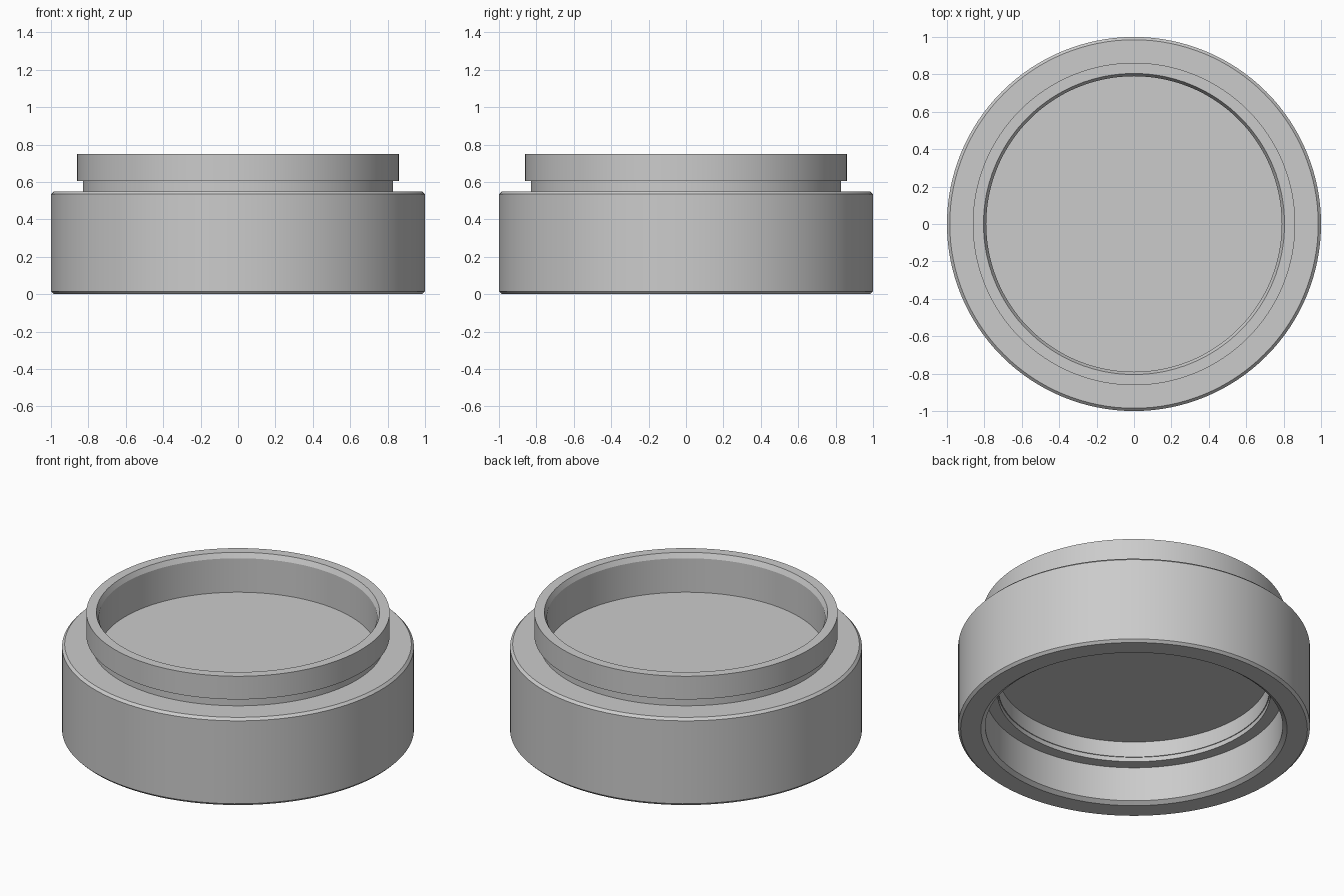
import bpy, bmesh, math

cube = bpy.data.objects.get("Cube")
if cube:
    bpy.data.objects.remove(cube, do_unlink=True)

grey = bpy.data.materials.new("satin grey")
grey.use_nodes = True
grey.diffuse_color = (0.6, 0.6, 0.6, 1)
grey.node_tree.nodes["Principled BSDF"].inputs["Base Color"].default_value = (0.6, 0.6, 0.6, 1)


def lathe(name, profile, start=0.0, sweep=360.0, steps=128):
    """Revolve a closed (radius, z) profile about z; cap the ends of a partial sweep."""
    full = sweep >= 360
    bm = bmesh.new()
    rings = []
    for i in range(steps if full else steps + 1):
        a = math.radians(start + sweep * i / steps)
        rings.append([bm.verts.new((r * math.cos(a), r * math.sin(a), z)) for r, z in profile])
    n = len(profile)
    for i in range(steps):
        a, b = rings[i], rings[(i + 1) % len(rings)]
        for j in range(n):
            k = (j + 1) % n
            bm.faces.new((a[j], b[j], b[k], a[k]))
    if not full:
        bm.faces.new(rings[0])
        bm.faces.new(rings[-1])
    bmesh.ops.recalc_face_normals(bm, faces=bm.faces)
    return finish(name, bm)


def finish(name, bm):
    mesh = bpy.data.meshes.new(name)
    bm.to_mesh(mesh)
    bm.free()
    mesh.materials.append(grey)
    obj = bpy.data.objects.new(name, mesh)
    bpy.context.collection.objects.link(obj)
    bpy.ops.object.select_all(action='DESELECT')
    obj.select_set(True)
    bpy.context.view_layer.objects.active = obj
    bpy.ops.object.shade_smooth_by_angle(angle=math.radians(25))
    return obj


# Body: chamfered outer wall, undercut neck, raised rim and stepped bore
lathe("housing", [
    (0.87, 0.0), (0.985, 0.0), (1.0, 0.015), (1.0, 0.535), (0.985, 0.55),
    (0.83, 0.55), (0.83, 0.605), (0.862, 0.605), (0.862, 0.75),
    (0.805, 0.75), (0.79, 0.72), (0.79, 0.42), (0.77, 0.42),
    (0.77, 0.262), (0.845, 0.262), (0.845, 0.018),
])

# Split retaining ring inside the lower bore, with a gap at the left side
lathe("retaining_ring", [(0.775, 0.234), (0.845, 0.234), (0.845, 0.262), (0.775, 0.262)],
      start=-1.5, sweep=355.0)

# Solid disc closing the bore
bm = bmesh.new()
lower = [bm.verts.new((0.77 * math.cos(t), 0.77 * math.sin(t), 0.36))
         for t in (math.tau * i / 128 for i in range(128))]
bm.faces.new(lower)
upper = [bm.verts.new((0.79 * math.cos(t), 0.79 * math.sin(t), 0.507))
         for t in (math.tau * i / 128 for i in range(128))]
bm.faces.new(upper)
for i in range(128):
    k = (i + 1) % 128
    bm.faces.new((lower[i], lower[k], upper[k], upper[i]))
bmesh.ops.recalc_face_normals(bm, faces=bm.faces)
finish("centre_disc", bm)
